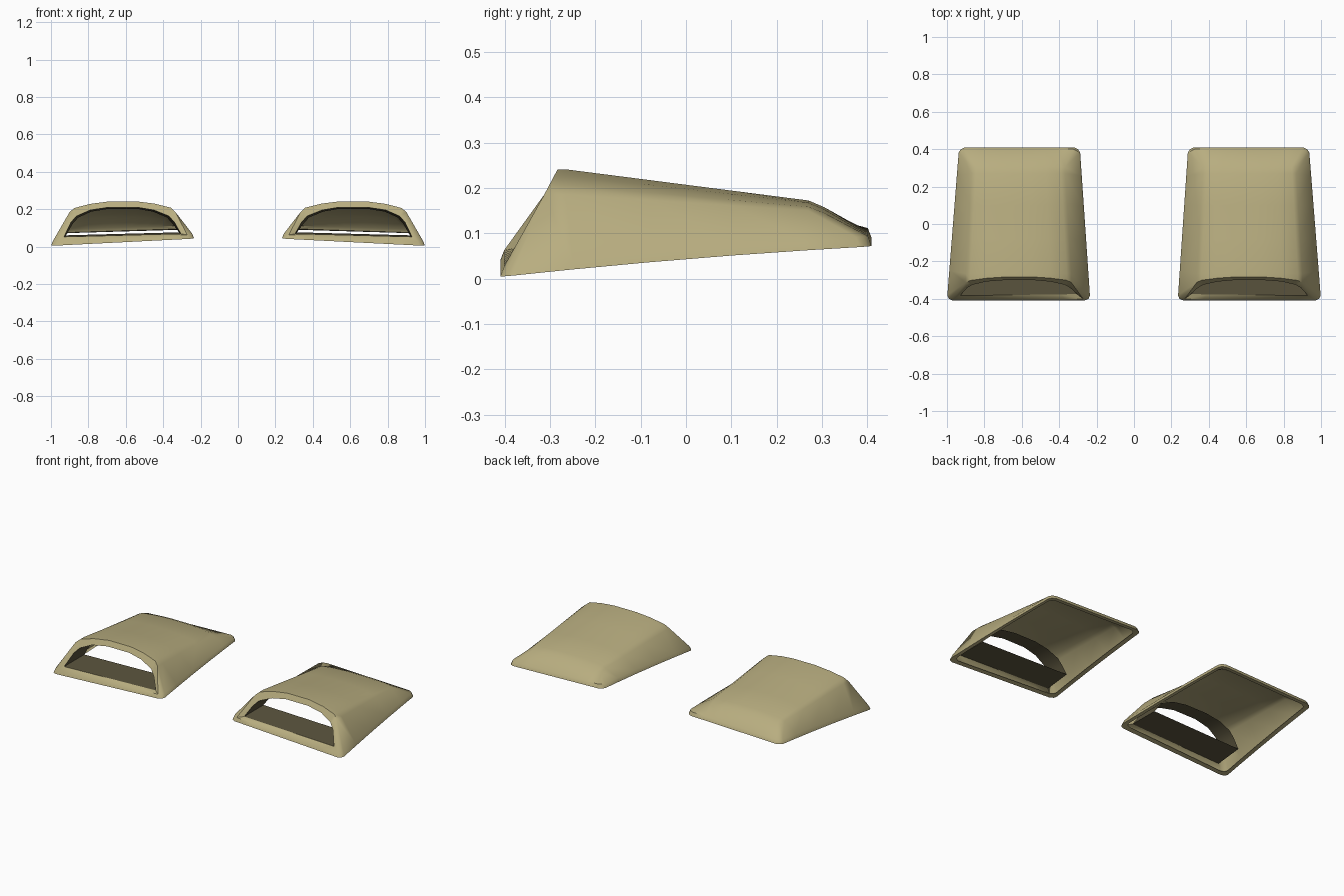
import bpy, bmesh
from math import radians

old = bpy.data.objects.get("Cube")
if old:
    bpy.data.objects.remove(old, do_unlink=True)


def material(name, rgb):
    m = bpy.data.materials.new(name)
    m.use_nodes = True
    m.diffuse_color = (*rgb, 1)
    m.node_tree.nodes["Principled BSDF"].inputs["Base Color"].default_value = (*rgb, 1)
    return m


SAND = material("sand", (0.48, 0.42, 0.215))
DARK = material("dark_olive", (0.105, 0.09, 0.048))

# Front arch and intake opening, as (x, z) from the inner to the outer side
ARCH = [(.335, .185), (.36, .208), (.45, .23), (.54, .241),
        (.69, .241), (.79, .228), (.875, .206), (.90, .185)]
OPENING = [(.34, .13), (.37, .163), (.45, .195), (.54, .21),
           (.69, .21), (.79, .195), (.863, .163), (.893, .13)]
ROOF_Y = [-.265, -.08, .1, .27, .305]
SIDE_Y = [-.375, -.25, -.08, .1, .26, .375]
CENTRE, END_Y, N = .617, .401, len(ARCH)


def lerp(a, b, t):
    return a + (b - a) * t


def edges(y):
    """Inner and outer base x at a given y."""
    t = (y + .41) / .82
    return lerp(.241, .297, t), lerp(.993, .928, t)


def base_z(x, y):
    """Height of the tilted, slightly curved bottom edge."""
    xi, xo = edges(y)
    inward = (xo - x) / (xo - xi)
    return .043 + .084 * y - .035 * y * y + inward * (.029 - .024 * y)


def rim(x, y):
    return (x, y, base_z(x, y) + .022)


def front_face(x, z):
    return (x, -.395 + (z - .03) * .53, z)


def roof(i, y):
    t = (y - ROOF_Y[0]) / .535
    x, z = ARCH[i]
    x = lerp(x, CENTRE + (x - CENTRE) * .885, t)
    return (x, y, lerp(z, .15 + (z - .185) * .4, t) - max(0, y - .27) * .3)


def end_row(y):
    """Base row across the front or back, with rounded corners."""
    xi, xo = edges(y)
    yc = y * .975
    mid = [rim(lerp(xi + .03, xo - .03, i / (N - 1)), y) for i in range(N)]
    return [rim(xi + .009, yc)] + mid + [rim(xo - .009, yc)]


def finish(bm, name, mat, side, upward):
    for v in bm.verts:
        v.co.x *= side
    bmesh.ops.recalc_face_normals(bm, faces=bm.faces)
    top = max(bm.faces, key=lambda f: f.calc_center_median().z)
    if (top.normal.z > 0) != upward:
        bmesh.ops.reverse_faces(bm, faces=bm.faces)
    me = bpy.data.meshes.new(name)
    bm.to_mesh(me)
    bm.free()
    me.materials.append(mat)
    ob = bpy.data.objects.new(name, me)
    bpy.context.collection.objects.link(ob)
    bpy.ops.object.select_all(action='DESELECT')
    ob.select_set(True)
    bpy.context.view_layer.objects.active = ob
    bpy.ops.object.shade_smooth_by_angle(angle=radians(50))


def strip(bm, a, b, closed=False):
    for i in range(len(a) if closed else len(a) - 1):
        j = (i + 1) % len(a)
        bm.faces.new((a[i], a[j], b[j], b[i]))


def sill_points():
    return [(lerp(.305, .93, i / (N - 1)), lerp(.068, .052, i / (N - 1)))
            for i in range(N)]


def hood(side, label):
    bm = bmesh.new()

    def add(pts):
        return [bm.verts.new(p) for p in pts]

    # Roof and side walls as one grid
    tops = [[front_face(x, z) for x, z in ARCH]]
    tops += [[roof(i, y) for i in range(N)] for y in ROOF_Y]
    grid = [add(end_row(-END_Y))]
    for y, pts in zip(SIDE_Y, tops):
        xi, xo = edges(y)
        grid.append(add([rim(xi, y)] + pts + [rim(xo, y)]))
    grid.append(add(end_row(END_Y)))
    for a, b in zip(grid[1:], grid[2:]):
        strip(bm, a, b)

    # Front frame around the intake
    front, arch = grid[0], grid[1]
    sill = add([front_face(*p) for p in sill_points()])
    lip = add([front_face(*p) for p in OPENING])
    strip(bm, front[1:-1], sill)
    strip(bm, lip, arch[1:-1])
    for k, e in ((0, 0), (-1, -1)):
        c = 1 if e == 0 else -2
        bm.faces.new((front[c], sill[k], lip[k], arch[c]))
        bm.faces.new((front[e], front[c], arch[c], arch[e]))

    # Rim skirt with a turned-in bottom
    loop = (grid[0] + [r[-1] for r in grid[1:-1]] + grid[-1][::-1]
            + [r[0] for r in grid[-2:0:-1]])

    def ring(scale, lift):
        return add([(CENTRE + (v.co.x - CENTRE) * scale, v.co.y * scale,
                     v.co.z - .022 + lift) for v in loop])

    skirt, under = ring(1.021, 0), ring(.95, .004)
    strip(bm, loop, skirt, True)
    strip(bm, skirt, under, True)
    finish(bm, label + "_scoop_hood", SAND, side, True)


def duct(side, label):
    # Dark lining running back from the intake
    bm = bmesh.new()
    mouth = [front_face(*p) for p in OPENING + sill_points()[::-1]]
    a = [bm.verts.new(p) for p in mouth]
    b = [bm.verts.new((CENTRE + (x - CENTRE) * .965, -.2,
                       z + (.008 if i >= N else -.008)))
         for i, (x, y, z) in enumerate(mouth)]
    strip(bm, a, b, True)
    finish(bm, label + "_intake_duct", DARK, side, False)


for side, label in ((1, "left"), (-1, "right")):
    hood(side, label)
    duct(side, label)
